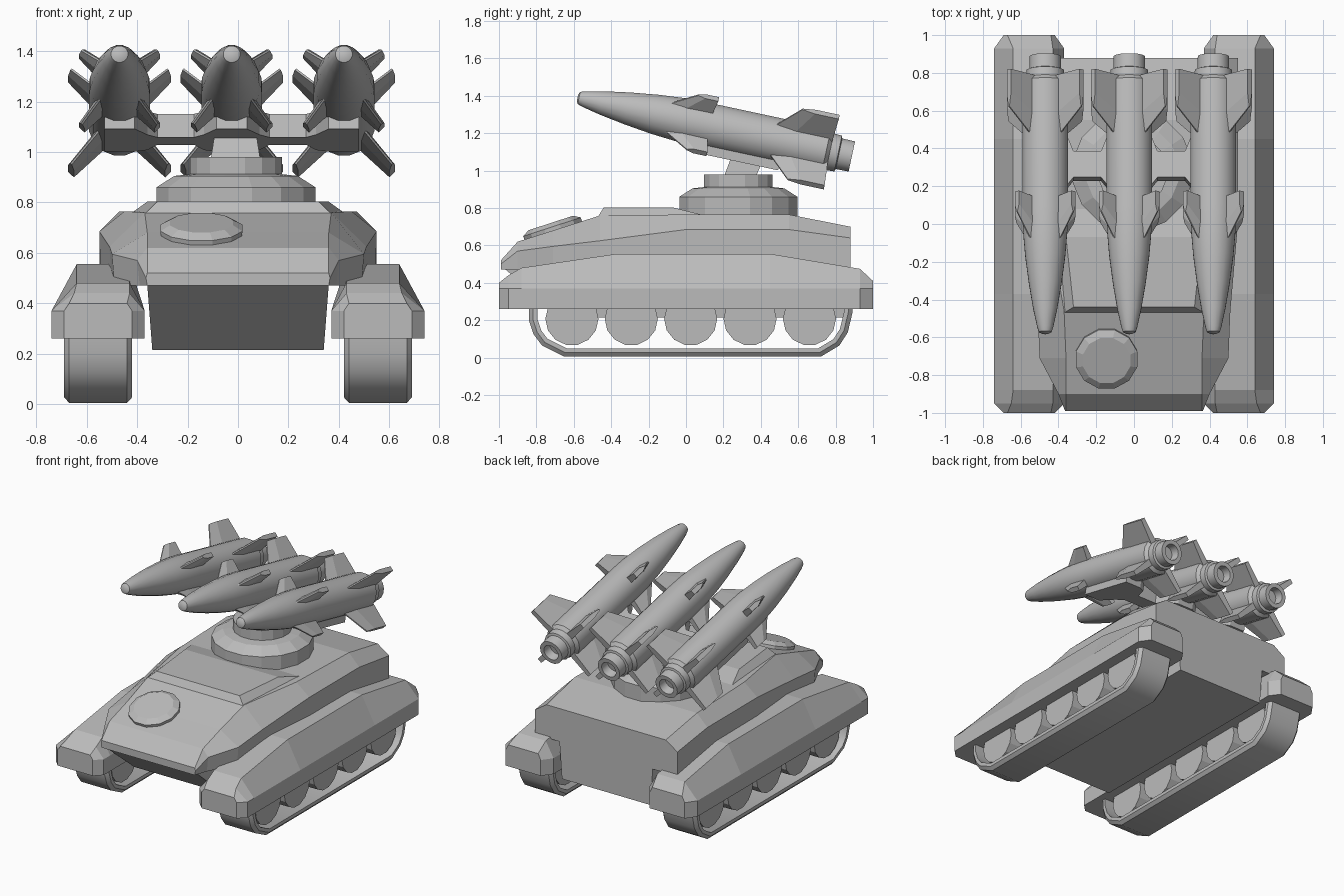
import bpy, bmesh, math
from mathutils import Vector, Matrix

cube = bpy.data.objects.get("Cube")
if cube:
    bpy.data.objects.remove(cube, do_unlink=True)

grey = bpy.data.materials.new("plain grey")
grey.use_nodes = True
grey.diffuse_color = (0.5, 0.5, 0.5, 1)
grey.node_tree.nodes["Principled BSDF"].inputs["Base Color"].default_value = (0.5, 0.5, 0.5, 1)


def finish(name, bm, mirror=False, smooth=None):
    bmesh.ops.remove_doubles(bm, verts=bm.verts, dist=1e-5)
    bmesh.ops.recalc_face_normals(bm, faces=bm.faces)
    mesh = bpy.data.meshes.new(name)
    bm.to_mesh(mesh)
    bm.free()
    mesh.materials.append(grey)
    ob = bpy.data.objects.new(name, mesh)
    bpy.context.collection.objects.link(ob)
    if mirror:
        ob.modifiers.new("mirror", "MIRROR")
    if smooth:
        bpy.ops.object.select_all(action="DESELECT")
        ob.select_set(True)
        bpy.context.view_layer.objects.active = ob
        bpy.ops.object.shade_smooth_by_angle(angle=math.radians(smooth))
    return ob


def loft(bm, rings, closed=False):
    """Skin equal-length rings of points; cap the ends unless closed."""
    rows = [[bm.verts.new(p) for p in ring] for ring in rings]
    n = len(rows[0])
    pairs = list(zip(rows, rows[1:])) + ([(rows[-1], rows[0])] if closed else [])
    for a, b in pairs:
        for i in range(n):
            j = (i + 1) % n
            bm.faces.new((a[i], a[j], b[j], b[i]))
    if not closed:
        bm.faces.new(rows[0])
        bm.faces.new(rows[-1])
    return bm


def lathe(bm, profile, sides, matrix):
    """Turn (radius, height) pairs about z, then place with a matrix."""
    rings = []
    for r, h in profile:
        angles = [math.tau * (i + 0.5) / sides for i in range(sides)]
        rings.append([matrix @ Vector((r * math.cos(a), r * math.sin(a), h)) for a in angles])
    return loft(bm, rings)


def both(half):
    """Complete a right-to-left symmetric ring from its +x half."""
    return half + [(-x, y, z) for x, y, z in reversed(half)]


# Track guards
rings = []
for y, xi, xo, ti, to, zt in [
        (-1, .42, .69, .44, .67, .40), (-.95, .37, .74, .43, .65, .44),
        (-.88, .37, .74, .43, .64, .48), (-.37, .37, .74, .43, .64, .555),
        (.45, .37, .74, .43, .64, .555), (.93, .37, .74, .43, .64, .475),
        (1, .42, .69, .44, .67, .41)]:
    rings.append([(xi, y, .26), (xo, y, .26), (xo, y, .37),
                  (to, y, zt), (ti, y, zt), (xi, y, .37)])
finish("track_guards", loft(bmesh.new(), rings), mirror=True)

# Track bands
path = [Vector(p) for p in [
    (-.84, .34), (-.84, .2), (-.815, .125), (-.77, .065), (-.65, .005), (.72, .005),
    (.82, .065), (.865, .135), (.89, .24), (.89, .34)]]
section = [(-.135, .045), (-.135, .022), (-.115, 0), (.115, 0), (.135, .022), (.135, .045)]
rings = []
for i, p in enumerate(path):
    d1 = (p - path[i - 1]).normalized()
    d2 = (path[(i + 1) % len(path)] - p).normalized()
    inward = Vector((-d1.y - d2.y, d1.x + d2.x)).normalized()
    inward /= max(.5, inward.dot(Vector((-d1.y, d1.x))))
    rings.append([(.555 + x, p.x + inward.x * d, p.y + inward.y * d) for x, d in section])
finish("tracks", loft(bmesh.new(), rings, closed=True), mirror=True, smooth=40)

# Road wheels
bm = bmesh.new()
turn = Matrix.Rotation(math.pi / 2, 4, "Y")
for k in range(5):
    spot = Matrix.Translation((.45, -.61 + .3175 * k, .207)) @ turn
    lathe(bm, [(.142, 0), (.142, .21)], 14, spot)
finish("road_wheels", bm, mirror=True)

# Lower hull
rings = [both([(.34, y0, .215), (.36, y1, .475)]) for y0, y1 in [(-.66, -.97), (.88, .88)]]
finish("lower_hull", loft(bmesh.new(), rings))

# Upper hull: top edge, shoulder and skirt per station
rings = []
for y, xt, zt, xs, zs, xb, zb in [
        (-.99, .36, .52, .365, .50, .36, .47), (-.90, .36, .62, .40, .57, .39, .47),
        (-.71, .36, .68, .50, .595, .49, .47), (-.46, .37, .76, .51, .625, .50, .47),
        (0, .45, .765, .55, .685, .545, .47), (.55, .47, .765, .55, .685, .55, .47),
        (.88, .46, .70, .55, .64, .55, .47)]:
    rings.append(both([(xb, y, zb), (xs, y, zs), (xt, y, zt)]))
finish("upper_hull", loft(bmesh.new(), rings))

# Raised roof panel
rings = [both([(.37, -.47, .755), (.42, .10, .76)]),
         both([(.32, -.44, .803), (.36, -.07, .803)])]
finish("roof_panel", loft(bmesh.new(), rings))

# Driver hatch on the sloped front plate
place = Matrix.Translation((-.145, -.71, .68)) @ Matrix.Rotation(math.radians(18), 4, "X")
finish("driver_hatch", lathe(bmesh.new(), [(.165, -.03), (.168, .02), (.13, .042)], 12, place))

# Turret base
finish("turret_base", lathe(
    bmesh.new(), [(.322, .69), (.322, .86), (.25, .905), (.187, .912), (.187, .98)],
    16, Matrix.Translation((-.008, .28, 0))))

# Leaning post
rings = [[(-.01 + sx * w, y, z) for sx, y in [(-1, y0), (1, y0), (1, y1), (-1, y1)]]
         for w, y0, y1, z in [(.10, .20, .37, .96), (.075, .26, .44, 1.12)]]
finish("launcher_post", loft(bmesh.new(), rings))

# Launcher frame: local z runs from missile nose to tail, local y points up
tilt = math.radians(12.1)
back = Vector((0, math.cos(tilt), -math.sin(tilt)))
up = Vector((0, math.sin(tilt), math.cos(tilt)))
centre, gap = -.025, .445


def frame(x):
    m = Matrix((Vector((1, 0, 0)), up, back)).transposed().to_4x4()
    return Matrix.Translation((x, -.58, 1.39)) @ m


# Cradle plate, wide under each missile and narrow between
stations = []
for k in (-1, 0, 1):
    for dx, t0, t1 in [(-.15, .86, 1.0), (-.11, .81, 1.10), (-.06, .70, 1.13),
                       (.06, .70, 1.13), (.11, .81, 1.10), (.15, .86, 1.0)]:
        if abs(k * gap + dx) < gap + .07:
            stations.append((k * gap + dx, t0, t1))
place = frame(centre)
rings = [[place @ Vector((x, n, t)) for n, t in [(-.155, t0), (-.06, t0), (-.06, t1), (-.155, t1)]]
         for x, t0, t1 in stations]
finish("missile_cradle", loft(bmesh.new(), rings))

# Missiles with four front fins and four tail fins each
body = [(.018, 0), (.034, .008), (.043, .035), (.064, .13), (.088, .27), (.108, .42), (.120, .56),
        (.123, .68), (.123, 1.36), (.102, 1.38), (.100, 1.425), (.085, 1.43),
        (.084, 1.50), (.055, 1.50), (.050, 1.44)]


def fin(bm, matrix, root0, root1, tip0, tip1, reach):
    rings = []
    for r, t0, t1, w in [(.09, root0, root1, .024), (reach, tip0, tip1, .016)]:
        mid = t0 + (t1 - t0) * .35
        rings.append([matrix @ Vector((r, s, t)) for s, t in
                      [(-.004, t0), (.004, t0), (w, mid), (w, t1), (-w, t1), (-w, mid)]])
    loft(bm, rings)


for k, side in zip((-1, 0, 1), ("right", "middle", "left")):
    place = frame(centre + k * gap)
    finish(side + "_missile", lathe(bmesh.new(), body, 16, place), smooth=32)
    bm = bmesh.new()
    for q in range(4):
        spin = place @ Matrix.Rotation(math.pi / 4 + q * math.pi / 2, 4, "Z")
        fin(bm, spin, .47, .72, .63, .74, .212)
        fin(bm, spin, 1.05, 1.38, 1.19, 1.39, .272)
    finish(side + "_missile_fins", bm)
